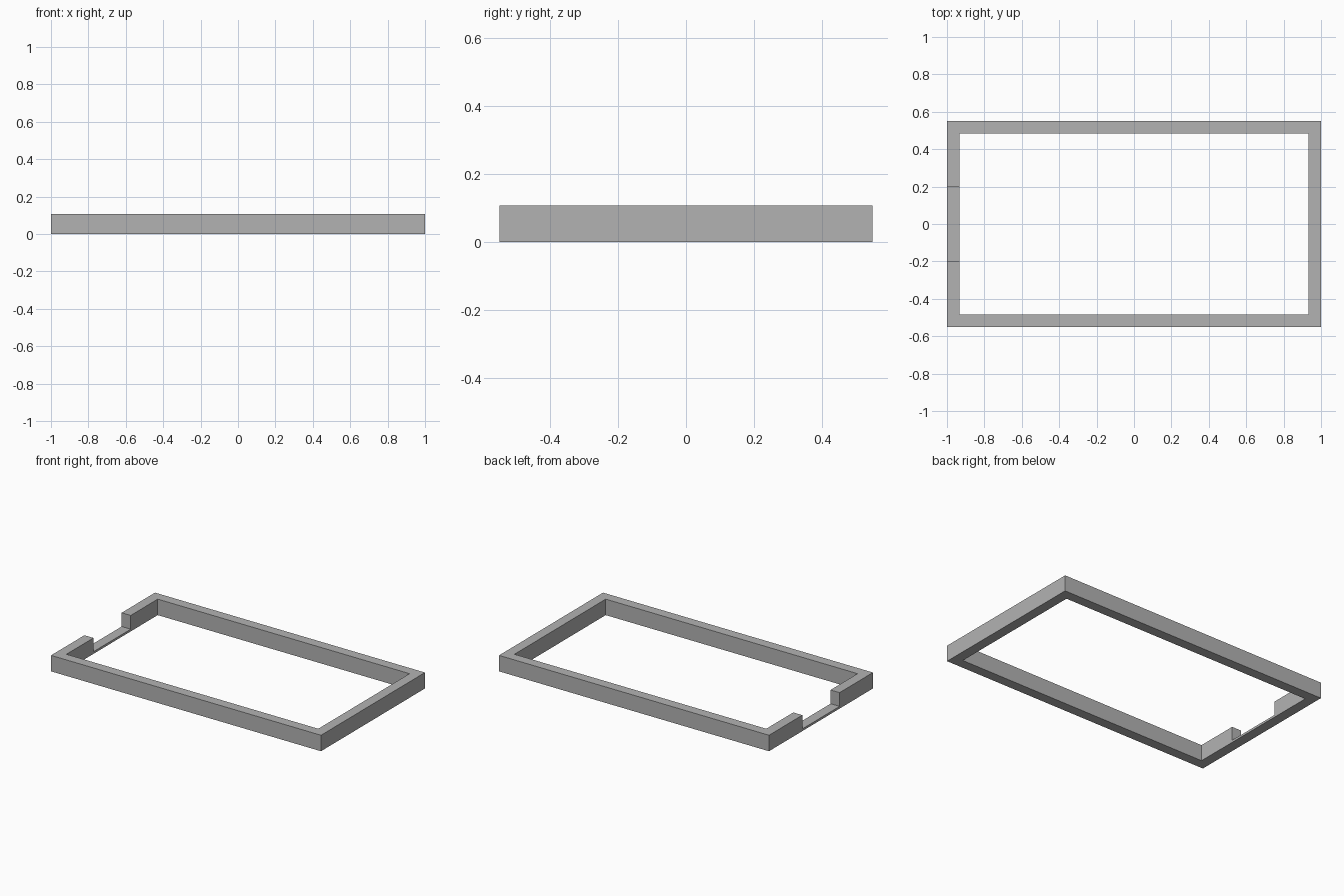
import bpy

cube = bpy.data.objects.get("Cube")
if cube:
    bpy.data.objects.remove(cube, do_unlink=True)

LENGTH, WIDTH, HEIGHT = 2.0, 1.1, 0.107
WALL = 0.067
NOTCH_WIDTH, SILL = 0.394, 0.015

# Single grey finish
grey = bpy.data.materials.new("plain_grey")
grey.use_nodes = True
colour = (0.45, 0.45, 0.45, 1)
grey.diffuse_color = colour
grey.node_tree.nodes["Principled BSDF"].inputs["Base Color"].default_value = colour


def box(name, size, centre):
    bpy.ops.mesh.primitive_cube_add(size=1, location=centre)
    obj = bpy.context.object
    obj.name = name
    obj.scale = size
    bpy.ops.object.transform_apply(location=True, rotation=False, scale=True)
    obj.data.materials.append(grey)
    return obj


def cut(target, cutter):
    cutter.hide_render = True
    mod = target.modifiers.new("cut", 'BOOLEAN')
    mod.operation = 'DIFFERENCE'
    mod.solver = 'EXACT'
    mod.object = cutter
    bpy.context.view_layer.objects.active = target
    bpy.ops.object.modifier_apply(modifier=mod.name)
    bpy.data.objects.remove(cutter, do_unlink=True)


# Rectangular frame with an open middle
frame = box("frame", (LENGTH, WIDTH, HEIGHT), (0, 0, HEIGHT / 2))
cut(frame, box("opening_cutter", (LENGTH - 2 * WALL, WIDTH - 2 * WALL, 1), (0, 0, 0)))

# Notch in the right end wall, leaving a thin sill
cut(frame, box("notch_cutter", (WALL * 3, NOTCH_WIDTH, 1), (-LENGTH / 2, 0, SILL + 0.5)))
